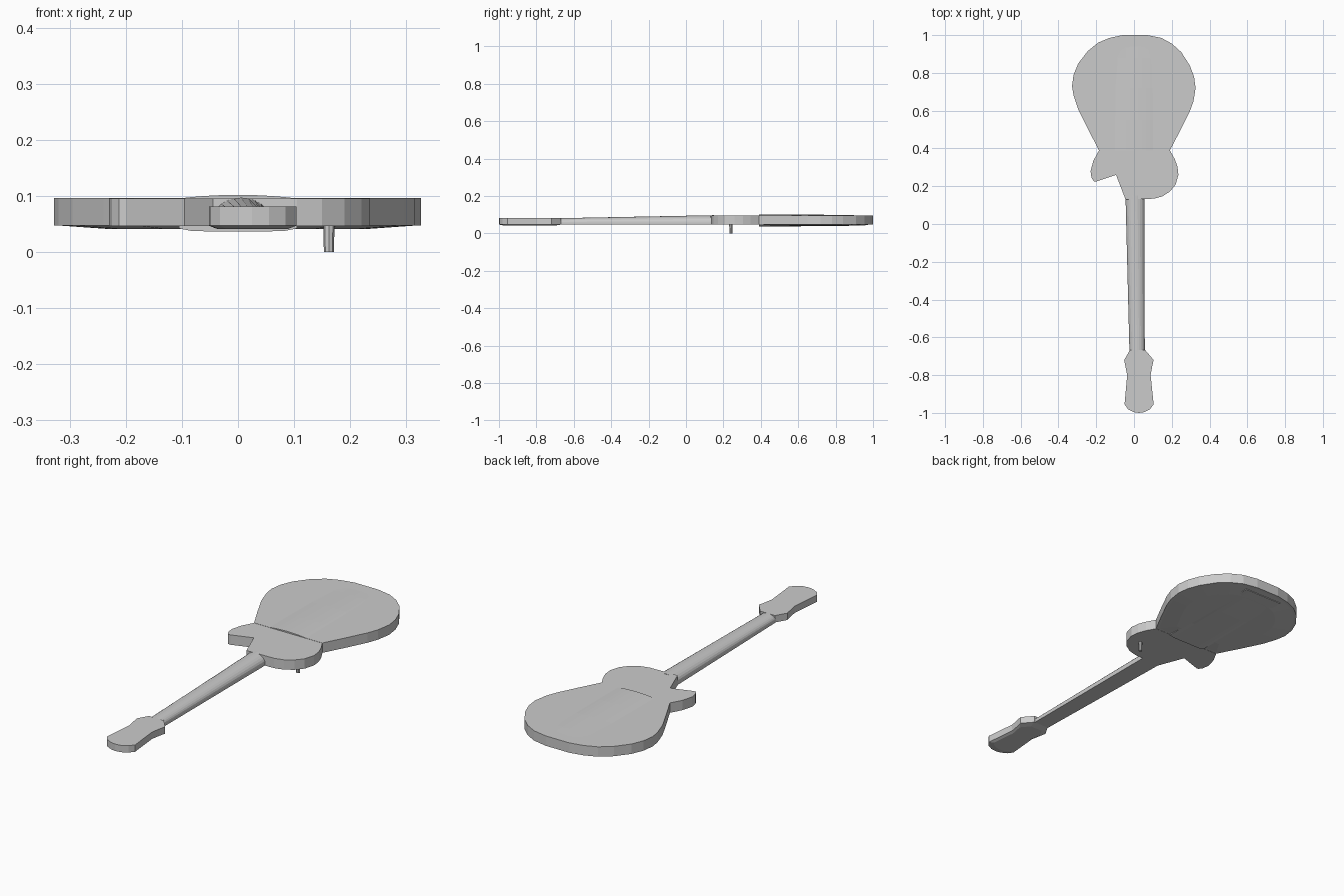
import bpy, math


def make(name, verts, faces):
    mesh = bpy.data.meshes.new(name)
    mesh.from_pydata(verts, [], faces)
    mesh.validate()
    obj = bpy.data.objects.new(name, mesh)
    bpy.context.collection.objects.link(obj)
    return obj


def loft(name, rings):
    """Skin a list of equal-length rings and cap both ends."""
    n = len(rings[0])
    verts = [p for ring in rings for p in ring]
    faces = [(k * n + i, k * n + (i + 1) % n, (k + 1) * n + (i + 1) % n, (k + 1) * n + i)
             for k in range(len(rings) - 1) for i in range(n)]
    faces += [tuple(reversed(range(n))), tuple(range(len(verts) - n, len(verts)))]
    return make(name, verts, faces)


def ring(outline, z, scale=1.0, centre=(0, 0)):
    cx, cy = centre
    return [(cx + (x - cx) * scale, cy + (y - cy) * scale, z) for x, y in outline]


# Lower bout: thick slab with a shallow belly underneath
lower = [(0.19, 0.39), (0.245, 0.495), (0.295, 0.595), (0.315, 0.65), (0.326, 0.72), (0.318, 0.78),
         (0.295, 0.84), (0.25, 0.91), (0.2, 0.955), (0.145, 0.985), (0.07, 1.0), (-0.06, 1.0),
         (-0.13, 0.985), (-0.19, 0.96), (-0.245, 0.915), (-0.295, 0.85), (-0.32, 0.79),
         (-0.328, 0.73), (-0.32, 0.68), (-0.295, 0.605), (-0.24, 0.495), (-0.185, 0.39)]
loft("lower_body", [ring(lower, 0.041, 0.7, (0, 0.68)), ring(lower, 0.047, 0.96, (0, 0.68)),
                    ring(lower, 0.047), ring(lower, 0.096)])

# Upper bout with the cutaway horn
upper = [(0.19, 0.39), (-0.185, 0.39), (-0.215, 0.335), (-0.23, 0.28), (-0.225, 0.245),
         (-0.212, 0.226), (-0.2, 0.225), (-0.095, 0.26), (-0.045, 0.13), (0.105, 0.134),
         (0.15, 0.146), (0.19, 0.172), (0.22, 0.208), (0.235, 0.26), (0.23, 0.305), (0.215, 0.345)]
loft("upper_body", [ring(upper, 0.046), ring(upper, 0.095)])


# Raised centre panels: arched on top, flatter underneath
def panel(name, base, height, power):
    rings = []
    for y, h in ((0.39, 1), (0.55, 0.9), (0.72, 0.65), (0.88, 0.25), (0.96, 0.02)):
        arc = [(-0.105 + 0.21 * i / 10, y,
                base + height * h * (1 - abs(i / 5 - 1) ** power)) for i in range(11)]
        back = base - math.copysign(0.004, height)
        closing = [(0.105, y, back), (-0.105, y, back)]
        section = arc + closing
        rings.append(section[::-1] if height < 0 else section)
    return loft(name, rings)


panel("top_centre_panel", 0.0955, 0.0065, 2)
panel("back_centre_panel", 0.042, -0.005, 8)

# Neck: flat underside, rounded upper side, tapering to the headstock
rings = []
for y, left, right, top in ((0.15, -0.045, 0.056, 0.097), (-0.68, -0.024, 0.057, 0.081)):
    mid, half = (left + right) / 2, (right - left) / 2
    arc = [(mid + half * math.cos(math.pi * i / 12), y,
            0.058 + (top - 0.058) * math.sin(math.pi * i / 12)) for i in range(13)]
    rings.append(arc + [(left, y, 0.047), (right, y, 0.047)])
loft("neck", rings[::-1])

# Headstock with a slightly raised underside
head = [(-0.022, -0.668), (-0.052, -0.72), (-0.045, -0.755), (-0.036, -0.8), (-0.05, -0.955),
        (-0.032, -0.98), (0.0, -0.996), (0.025, -1.0), (0.055, -0.996), (0.085, -0.98),
        (0.104, -0.955), (0.088, -0.8), (0.096, -0.755), (0.104, -0.72), (0.06, -0.668)]
loft("headstock", [ring(head, 0.041, 0.8, (0.026, -0.84)), ring(head, 0.047), ring(head, 0.081)])

# Strap peg under the upper bout
peg = [(0.162 + 0.01 * math.cos(math.tau * i / 8), 0.24 + 0.009 * math.sin(math.tau * i / 8))
       for i in range(8)]
loft("strap_peg", [ring(peg, 0.0, 0.9, (0.162, 0.24)), ring(peg, 0.05)])
